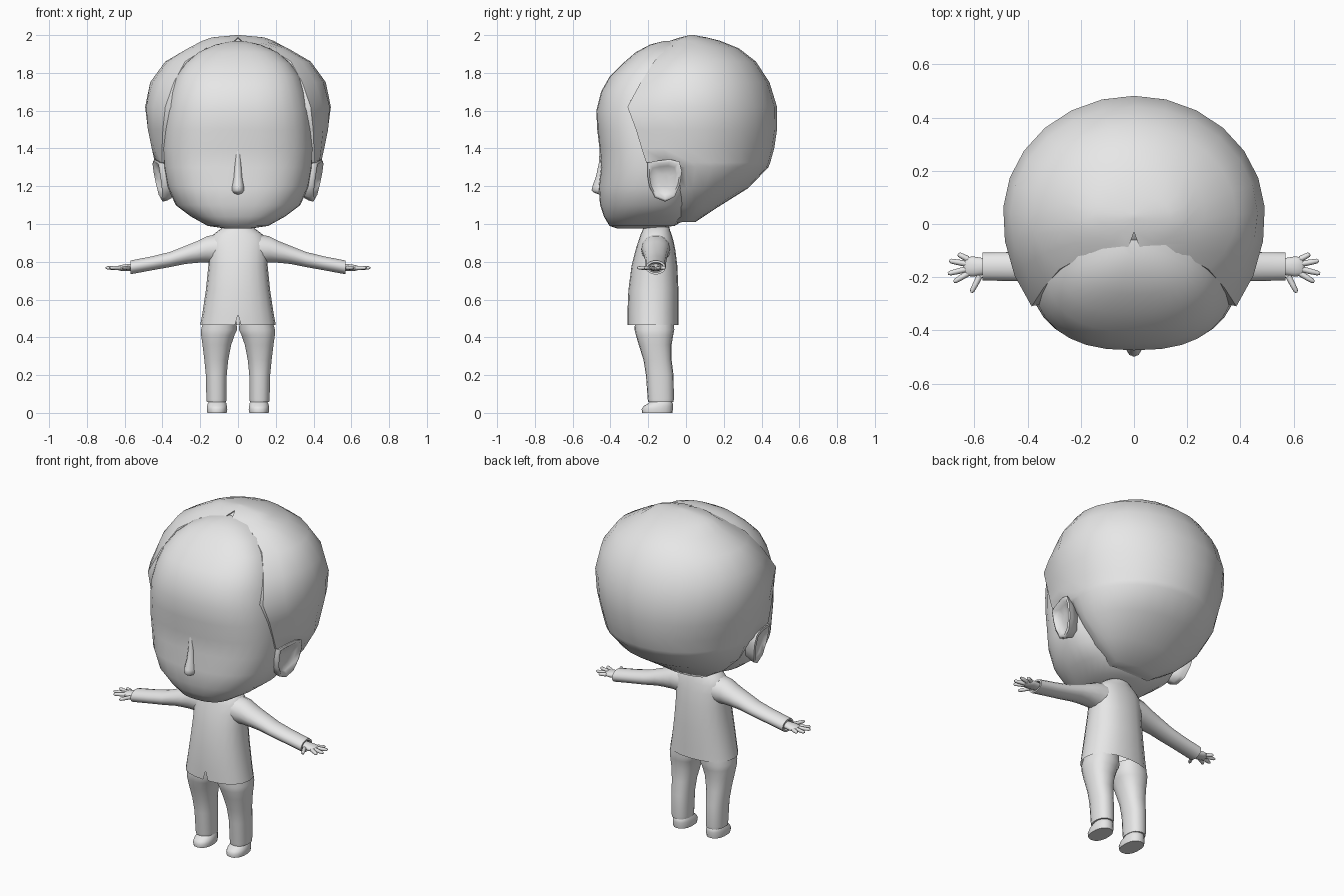
import bpy, bmesh, math
from mathutils import Vector

grey = bpy.data.materials.new("plain_grey")
grey.diffuse_color = (0.8, 0.8, 0.8, 1)


def finish(name, bm, angle=50):
    bmesh.ops.remove_doubles(bm, verts=bm.verts, dist=0.0005)
    bmesh.ops.recalc_face_normals(bm, faces=bm.faces)
    me = bpy.data.meshes.new(name)
    bm.to_mesh(me)
    bm.free()
    for p in me.polygons:
        p.use_smooth = True
    me.set_sharp_from_angle(angle=math.radians(angle))
    me.materials.append(grey)
    ob = bpy.data.objects.new(name, me)
    bpy.context.collection.objects.link(ob)
    return ob


def loft(name, rings, angle=50, caps=(True, True)):
    """Skin a row of equal closed rings."""
    bm = bmesh.new()
    rows = [[bm.verts.new(p) for p in r] for r in rings]
    n = len(rows[0])
    for a, b in zip(rows, rows[1:]):
        for i in range(n):
            j = (i + 1) % n
            bm.faces.new((a[i], a[j], b[j], b[i]))
    if caps[0]:
        bm.faces.new(rows[0])
    if caps[1]:
        bm.faces.new(rows[-1])
    return finish(name, bm, angle)


def spow(v, e):
    return math.copysign(abs(v) ** e, v)


def flat_ring(cx, cy, z, rx, front, back, n=16, power=2.0, angles=None):
    """Horizontal ring; angle 0 points to the front (-y)."""
    out = []
    for t in angles or [2 * math.pi * i / n for i in range(n)]:
        c = spow(math.cos(t), 2 / power)
        s = spow(math.sin(t), 2 / power)
        out.append(Vector((cx + rx * s, cy - c * (front if c > 0 else back), z)))
    return out


# Face and skull: z, half width, centre y, front y, back y
face = [(0.975, 0.06, -0.29, -0.36, -0.20), (0.99, 0.16, -0.25, -0.405, -0.06),
        (1.04, 0.25, -0.19, -0.435, 0.02), (1.10, 0.33, -0.16, -0.455, 0.04),
        (1.20, 0.375, -0.15, -0.463, 0.08), (1.30, 0.393, -0.15, -0.45, 0.1),
        (1.40, 0.40, -0.15, -0.458, 0.1), (1.50, 0.395, -0.15, -0.47, 0.1),
        (1.60, 0.385, -0.15, -0.475, 0.1), (1.70, 0.36, -0.15, -0.45, 0.1),
        (1.78, 0.33, -0.15, -0.405, 0.1), (1.85, 0.28, -0.14, -0.335, 0.1),
        (1.91, 0.21, -0.12, -0.265, 0.08), (1.95, 0.12, -0.09, -0.19, 0.05),
        (1.968, 0.04, -0.07, -0.12, 0.0)]
loft("head", [flat_ring(0, cy, z, w, cy - f, b - cy, 32, 2.5)
              for z, w, cy, f, b in face])

# Nose: a ridge that widens down to the tip
nose = [(1.42, 0.015, -0.455), (1.32, 0.018, -0.462), (1.25, 0.024, -0.477),
        (1.20, 0.034, -0.495), (1.178, 0.036, -0.50), (1.165, 0.026, -0.485),
        (1.155, 0.012, -0.455)]
loft("nose", [flat_ring(0, -0.44, z, w, -0.44 - y, 0.02, 12) for z, w, y in nose], 70)

# Hair: z, half width, centre y, back y, hairline x, hairline y
hair = [(2.0, 0.01, 0.03, 0.04, 0.0, 0.02), (1.988, 0.14, 0.03, 0.11, 0.0, -0.03),
        (1.97, 0.19, 0.03, 0.18, 0.02, -0.085), (1.93, 0.265, 0.03, 0.28, 0.17, -0.11),
        (1.86, 0.385, 0.03, 0.37, 0.28, -0.17), (1.75, 0.465, 0.03, 0.442, 0.34, -0.24),
        (1.62, 0.493, 0.03, 0.482, 0.385, -0.31), (1.50, 0.48, 0.03, 0.482, 0.398, -0.265),
        (1.40, 0.457, 0.02, 0.467, 0.402, -0.235), (1.325, 0.44, 0.02, 0.446, 0.402, -0.21),
        (1.30, 0.432, 0.03, 0.436, 0.40, -0.05), (1.19, 0.375, 0.03, 0.33, 0.34, -0.03),
        (1.09, 0.27, 0.02, 0.17, 0.25, -0.04), (1.01, 0.14, 0.0, 0.05, 0.13, -0.05)]
rows = []
for z, w, cy, back, xf, yf in hair:
    t0 = math.asin(xf / w)
    front = (cy - yf) / math.cos(t0)
    span = [t0 + (2 * math.pi - 2 * t0) * i / 18 for i in range(19)]
    ring = flat_ring(0, cy, z, w, front, back - cy, angles=span)
    # tuck the edge into the head
    tuck = Vector((xf * 0.86, yf + 0.015, z - 0.005))
    rows.append([tuck] + ring + [Vector((-tuck.x, tuck.y, tuck.z))])
loft("hair", rows, 50)

# Neck
loft("neck", [flat_ring(0, -0.155, z, 0.07, 0.065, 0.065) for z in (0.9, 1.04)])

# Jacket body, with a notch at the front of the hem
turn = [0, 0.09] + [2 * math.pi * i / 20 for i in range(1, 20)] + [2 * math.pi - 0.09]
jacket = [(0.465, 0.20, -0.31, -0.04), (0.53, 0.188, -0.31, -0.04),
          (0.65, 0.17, -0.305, -0.04), (0.78, 0.157, -0.288, -0.046),
          (0.86, 0.158, -0.268, -0.056), (0.91, 0.155, -0.252, -0.066),
          (0.945, 0.13, -0.24, -0.076), (0.968, 0.10, -0.23, -0.085),
          (0.985, 0.075, -0.222, -0.088)]
rows = []
for z, w, f, b in jacket:
    c = (f + b) / 2
    rows.append(flat_ring(0, c, z, w, c - f, b - c, power=2.3, angles=turn))
for i in (1, -1):
    rows[0][i].x = 0.016 * i
rows[0][0].z = 0.52
loft("jacket", rows, 60, (False, True))


def side_ring(s, x, cy, cz, ry, rz, n=14):
    return [Vector((s * x, cy + ry * math.cos(2 * math.pi * i / n),
                    cz + rz * math.sin(2 * math.pi * i / n))) for i in range(n)]


def finger(name, s, a, b, r):
    a, b = Vector(a), Vector(b)
    d = (b - a).normalized()
    side = Vector((0, 0, 1)).cross(d)
    rows = []
    for k, q in ((0, 1.1), (0.5, 1), (0.88, 0.85), (1, 0.4)):
        p = a.lerp(b, k)
        ring = []
        for i in range(8):
            t = math.pi * i / 4
            v = p + side * (r * q * math.cos(t)) + Vector((0, 0, r * q * math.sin(t)))
            ring.append(Vector((s * v.x, v.y, v.z)))
        rows.append(ring)
    loft(name, rows, 60)


ear_outline = [(-0.205, 1.325), (-0.15, 1.335), (-0.085, 1.342), (-0.035, 1.33),
               (-0.022, 1.28), (-0.032, 1.21), (-0.06, 1.145), (-0.11, 1.118),
               (-0.165, 1.14), (-0.195, 1.20), (-0.205, 1.26)]
arm = [(0.08, 0.868, 0.08, 0.085), (0.165, 0.866, 0.076, 0.071),
       (0.22, 0.851, 0.069, 0.058), (0.28, 0.836, 0.063, 0.049),
       (0.36, 0.812, 0.058, 0.041), (0.45, 0.793, 0.054, 0.038),
       (0.57, 0.770, 0.053, 0.037)]
leg = [(0.058, 0.114, 0.052, -0.20, -0.066), (0.075, 0.114, 0.054, -0.203, -0.064),
       (0.20, 0.115, 0.056, -0.212, -0.066), (0.28, 0.115, 0.064, -0.225, -0.076),
       (0.36, 0.112, 0.077, -0.25, -0.076), (0.41, 0.107, 0.089, -0.265, -0.068),
       (0.44, 0.10, 0.097, -0.272, -0.062), (0.50, 0.095, 0.085, -0.27, -0.065)]
shoe = [(0.0, 0.052, -0.232, -0.072), (0.02, 0.055, -0.235, -0.069),
        (0.036, 0.053, -0.225, -0.069), (0.05, 0.05, -0.20, -0.07),
        (0.065, 0.042, -0.185, -0.08)]
fingers = [((0.625, -0.132), (0.662, -0.113)), ((0.63, -0.15), (0.695, -0.138)),
           ((0.63, -0.170), (0.70, -0.187)), ((0.625, -0.186), (0.678, -0.218)),
           ((0.58, -0.195), (0.612, -0.258))]

for s, side in ((1, "left"), (-1, "right")):
    # Ear: root on the head, back, rim, then a hollow bowl
    mid = Vector((-0.115, 1.235))
    rows = []
    for scale, push in ((0.75, -0.07), (0.95, -0.025), (1, 0), (0.88, 0.006),
                        (0.68, -0.014), (0.3, -0.022)):
        ring = []
        for y, z in ear_outline:
            q = mid + (Vector((y, z)) - mid) * scale
            x = 0.418 + 0.2 * (q.x + 0.115) + 0.17 * (q.y - 1.235)
            ring.append(Vector((s * (x + push), q.x, q.y)))
        rows.append(ring)
    loft(side + "_ear", rows, 70)

    # Sleeve with a turned-in cuff
    rows = [side_ring(s, x, -0.16, cz, ry, rz) for x, cz, ry, rz in arm]
    rows.append(side_ring(s, 0.57, -0.16, 0.77, 0.042, 0.027))
    rows.append(side_ring(s, 0.55, -0.16, 0.77, 0.036, 0.022))
    loft(side + "_sleeve", rows)

    # Hand
    palm = [(0.54, 0.772, 0.030, 0.019), (0.575, 0.770, 0.033, 0.019),
            (0.605, 0.768, 0.038, 0.018), (0.63, 0.767, 0.035, 0.014),
            (0.642, 0.766, 0.024, 0.007)]
    loft(side + "_palm", [side_ring(s, x, -0.16, cz, ry, rz)
                          for x, cz, ry, rz in palm], 60)
    for i, (a, b) in enumerate(fingers):
        finger(f"{side}_finger_{i + 1}", s, (*a, 0.767), (*b, 0.768), 0.0105)

    # Trouser leg and shoe
    for name, table in (("_trouser_leg", leg),
                        ("_shoe", [(z, 0.111, w, f, b) for z, w, f, b in shoe])):
        rows = []
        for z, cx, w, f, b in table:
            c = (f + b) / 2
            rows.append(flat_ring(s * cx, c, z, w, c - f, b - c, 18, 2.3))
        loft(side + name, rows)
